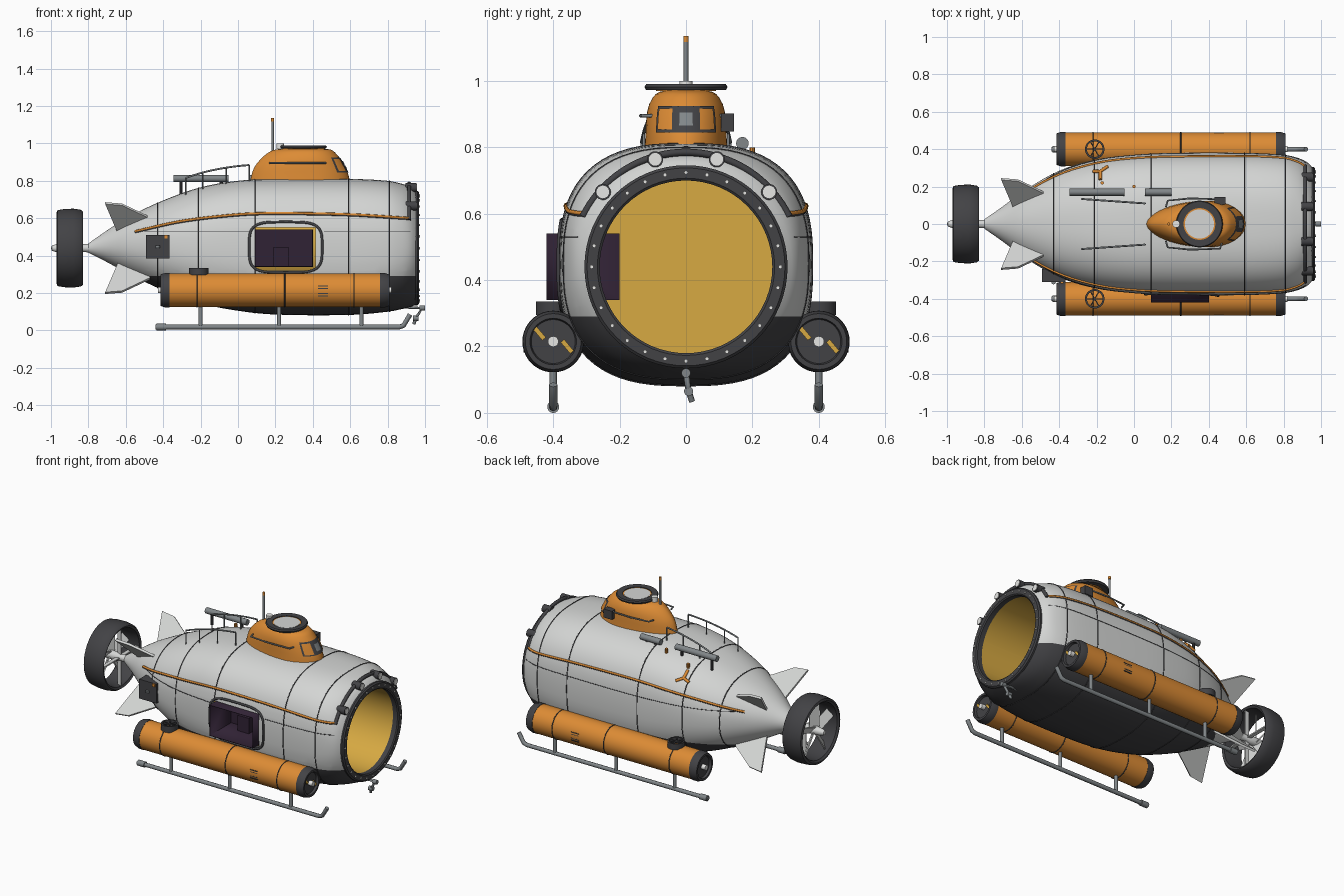
import bpy, bmesh
from math import sin, cos, pi, radians, copysign
from mathutils import Matrix, Vector

if "Cube" in bpy.data.objects:
    bpy.data.objects.remove(bpy.data.objects["Cube"])


def material(name, *rgb):
    m = bpy.data.materials.new(name)
    m.use_nodes = True
    m.diffuse_color = (*rgb, 1)
    m.node_tree.nodes["Principled BSDF"].inputs["Base Color"].default_value = (*rgb, 1)
    return m


LIGHT = material("light grey", .66, .67, .66)
DARK = material("dark grey", .055, .055, .06)
ORANGE = material("orange", .72, .26, .035)
GOLD = material("gold", .68, .4, .055)
PURPLE = material("dark purple", .03, .016, .035)
MID = material("mid grey", .22, .24, .25)
WHITE = material("white", .8, .8, .78)
AXIS_Z = .44


# ---- helpers ----
def add(name, bm, *mats, angle=35, normals=True):
    if normals:
        bmesh.ops.recalc_face_normals(bm, faces=bm.faces)
    me = bpy.data.meshes.new(name)
    bm.to_mesh(me)
    bm.free()
    for m in mats:
        me.materials.append(m)
    me.shade_smooth()
    me.set_sharp_from_angle(angle=radians(angle))
    ob = bpy.data.objects.new(name, me)
    bpy.context.collection.objects.link(ob)
    return ob


def loft(bm, rings, caps=False):
    rows = [[bm.verts.new(p) for p in ring] for ring in rings]
    n = len(rows[0])
    for a, b in zip(rows, rows[1:]):
        for i in range(n):
            j = (i + 1) % n
            bm.faces.new((a[i], a[j], b[j], b[i]))
    if caps:
        bm.faces.new(rows[0])
        bm.faces.new(rows[-1])


def lathe_mesh(profile, loc, axis="X", seg=48):
    """Profile of (radius, distance along axis) points."""
    bm = bmesh.new()
    loft(bm, [[(r * cos(2 * pi * i / seg), r * sin(2 * pi * i / seg), h) for i in range(seg)]
              for r, h in profile])
    bmesh.ops.remove_doubles(bm, verts=bm.verts, dist=1e-5)
    turn = Matrix.Rotation(pi / 2, 4, "Y") if axis == "X" else Matrix()
    bm.transform(Matrix.Translation(loc) @ turn)
    return bm


def lathe(name, profile, loc, mat, axis="X", seg=48):
    return add(name, lathe_mesh(profile, loc, axis, seg), mat)


def cylinder(name, loc, r, length, mat, axis="X", seg=24):
    h = length / 2
    return lathe(name, [(0, -h), (r, -h), (r, h), (0, h)], loc, mat, axis, seg)


def box(name, loc, size, mat, rot=Matrix()):
    bm = bmesh.new()
    bmesh.ops.create_cube(bm, size=1)
    bm.transform(Matrix.Translation(loc) @ rot @ Matrix.Diagonal((*size, 1)))
    return add(name, bm, mat)


def tube(name, pts, r, mat, cyclic=False):
    cu = bpy.data.curves.new(name, "CURVE")
    cu.dimensions = "3D"
    cu.bevel_depth, cu.bevel_resolution, cu.use_fill_caps = r, 2, True
    sp = cu.splines.new("POLY")
    sp.points.add(len(pts) - 1)
    for p, co in zip(sp.points, pts):
        p.co = (*co, 1)
    sp.use_cyclic_u = cyclic
    tmp = bpy.data.objects.new(name, cu)
    me = bpy.data.meshes.new_from_object(tmp)
    bpy.data.objects.remove(tmp)
    me.name = name
    me.materials.clear()
    me.materials.append(mat)
    bpy.context.collection.objects.link(bpy.data.objects.new(name, me))


def interp(keys, x):
    """Smooth curve through rows of (x, values...)."""
    x = min(max(x, keys[0][0]), keys[-1][0])
    i = max(k for k in range(len(keys) - 1) if keys[k][0] <= x)
    slope = lambda k, c: ((keys[min(k + 1, len(keys) - 1)][c] - keys[max(k - 1, 0)][c]) /
                          (keys[min(k + 1, len(keys) - 1)][0] - keys[max(k - 1, 0)][0]))
    d = keys[i + 1][0] - keys[i][0]
    t = (x - keys[i][0]) / d
    return [(1 + 2 * t) * (1 - t) ** 2 * keys[i][c] + t * (1 - t) ** 2 * d * slope(i, c)
            + t * t * (3 - 2 * t) * keys[i + 1][c] + t * t * (t - 1) * d * slope(i + 1, c)
            for c in range(1, len(keys[0]))]


def spread(a, b, n):
    return [a + (b - a) * i / (n - 1) for i in range(n)]


# ---- hull: x, top, bottom, half width, roundness ----
HULL = [(-.8, .465, .415, .025, 2), (-.7, .535, .365, .095, 2), (-.6, .6, .31, .17, 2.1),
        (-.4, .695, .215, .285, 2.3), (-.2, .765, .145, .345, 2.5), (0, .8, .105, .37, 2.7),
        (.2, .81, .085, .38, 2.7), (.6, .81, .083, .38, 2.7), (.8, .8, .1, .37, 2.6),
        (.88, .783, .115, .352, 2.4), (.93, .765, .128, .328, 2.1), (.955, .74, .14, .3, 2)]


def hull_ring(x, seg=72):
    top, bot, w, n = interp(HULL, x)
    power = lambda v: copysign(abs(v) ** (2 / n), v)
    return [(x, w * power(cos(2 * pi * i / seg)),
             (top + bot) / 2 + (top - bot) / 2 * power(sin(2 * pi * i / seg))) for i in range(seg)]


def hull_y(x, z):
    top, bot, w, n = interp(HULL, x)
    return w * max(0, 1 - abs((2 * z - top - bot) / (top - bot)) ** n) ** (1 / n)


def hull_z(x, y):
    top, bot, w, n = interp(HULL, x)
    return (top + bot) / 2 + (top - bot) / 2 * max(0, 1 - abs(y / w) ** n) ** (1 / n)


def cut_opening(bm, x0, x1, z0, z1):
    for co, no in (((x0, 0, 0), (1, 0, 0)), ((x1, 0, 0), (1, 0, 0)),
                   ((0, 0, z0), (0, 0, 1)), ((0, 0, z1), (0, 0, 1))):
        faces = [f for f in bm.faces if f.calc_center_median().y < -.1]
        geom = faces + list({e for f in faces for e in f.edges}) + list({v for f in faces for v in f.verts})
        bmesh.ops.bisect_plane(bm, geom=geom, plane_co=co, plane_no=no)
    gone = [f for f in bm.faces for c in [f.calc_center_median()]
            if c.y < -.1 and x0 < c.x < x1 and z0 < c.z < z1]
    bmesh.ops.delete(bm, geom=gone, context="FACES")


bm = bmesh.new()
loft(bm, [hull_ring(x) for x in spread(-.8, .8, 41) + spread(.815, .955, 10)])
bmesh.ops.recalc_face_normals(bm, faces=bm.faces)
KEEL = .29
bmesh.ops.bisect_plane(bm, geom=bm.verts[:] + bm.edges[:] + bm.faces[:], plane_co=(0, 0, KEEL), plane_no=(0, 0, 1))
cut_opening(bm, .09, .415, .32, .55)
for f in bm.faces:
    f.material_index = int(f.calc_center_median().z < KEEL)
add("hull", bm, LIGHT, DARK, normals=False)

for x in (-.43, -.21, .09, .59, .81):
    tube("hull_seam", hull_ring(x), .003, DARK, True)
RAIL = [(-.55, .53), (-.3, .585), (0, .62), (.2, .627), (.6, .62), (.92, .6)]
for s in (1, -1):
    rail = [(x, interp(RAIL, x)[0]) for x in spread(-.55, .92, 50)]
    tube("rub_rail", [(x, s * (hull_y(x, z) + .002), z) for x, z in rail], .0065, ORANGE)
    tube("rub_rail_edge", [(x, s * (hull_y(x, z) + .001), z - .006) for x, z in rail], .005, DARK)
    for a, b in ((-.5, .07), (.46, .92)) if s < 0 else ((-.5, .92),):
        tube("side_seam", [(x, s * hull_y(x, .53), .53) for x in spread(a, b, 30)], .002, DARK)

# ---- cabin lining, bow ring, bolts and lamps ----
bm = lathe_mesh([(0, 0), (.262, 0), (.262, .95), (.27, .95), (.27, -.01), (0, -.01)], (0, 0, AXIS_Z), seg=64)
cut_opening(bm, .092, .398, .342, .538)
add("cabin_lining", bm, GOLD)
lathe("bow_ring", [(.26, .93), (.26, .962), (.267, .968), (.298, .968), (.306, .96), (.306, .93), (.26, .93)],
      (0, 0, AXIS_Z), DARK, seg=64)
for i in range(28):
    a = 2 * pi * i / 28
    cylinder("bow_bolt", (.969, .284 * cos(a), AXIS_Z + .284 * sin(a)), .006, .008, WHITE, seg=8)
arc = lambda a, r: (.915, r * cos(a), AXIS_Z + r * sin(a))
tube("lamp_bar", [arc(radians(a), .345) for a in spread(26, 154, 40)], .011, DARK)
for a in (42, 74, 106, 138):
    p = Vector(arc(radians(a), .337))
    cylinder("lamp_body", p + Vector((.01, 0, 0)), .024, .06, DARK)
    cylinder("lamp_lens", p + Vector((.04, 0, 0)), .019, .006, WHITE)

# ---- side hatch ----
bm = bmesh.new()
bmesh.ops.create_cube(bm, size=1)
bm.transform(Matrix.Translation((.245, -.31, .44)) @ Matrix.Diagonal((.31, .22, .2, 1)))
bmesh.ops.delete(bm, geom=[f for f in bm.faces if f.normal.y < -.5], context="FACES")
hatch = add("hatch_chamber", bm, PURPLE)
mod = hatch.modifiers.new("walls", "SOLIDIFY")
mod.thickness, mod.offset = .005, -1
box("chamber_locker", (.23, -.24, .395), (.08, .07, .1), PURPLE)
frame = []
for i in range(48):
    c, s = cos(2 * pi * i / 48), sin(2 * pi * i / 48)
    x, z = .255 + .195 * copysign(abs(c) ** .5, c), .445 + .135 * copysign(abs(s) ** .5, s)
    frame.append((x, -hull_y(x, z) - .002, z))
tube("hatch_frame", frame, .007, DARK, True)

# ---- conning tower: z, aft x, fore x, half width ----
TOWER = [(.77, .06, .605, .126), (.84, .075, .588, .122), (.88, .092, .568, .12), (.92, .125, .545, .114),
         (.95, .16, .52, .1), (.967, .2, .495, .08), (.973, .25, .45, .05)]


def tower_point(z, t, out=0):
    aft, fore, w = interp(TOWER, z)
    mid = aft + (fore - aft) * .62
    x = mid + cos(t) * ((fore - mid if cos(t) > 0 else mid - aft) + out)
    return (x, (w + out) * copysign(abs(sin(t)) ** (1 if cos(t) > 0 else 1.15), sin(t)), z)


bm = bmesh.new()
loft(bm, [[tower_point(z, 2 * pi * i / 48) for i in range(48)]
          for z in spread(.77, .95, 10) + [.96, .967, .971, .973]], caps=True)
add("conning_tower", bm, ORANGE, angle=50)


def tower_plate(name, t0, t1, z0, z1, out, mat):
    bm = bmesh.new()
    grid = [[bm.verts.new(tower_point(z, t, out)) for t in spread(t0, t1, 9)] for z in spread(z0, z1, 5)]
    for a, b in zip(grid, grid[1:]):
        for i in range(8):
            bm.faces.new((a[i], a[i + 1], b[i + 1], b[i]))
    add(name, bm, mat, normals=False)


tower_plate("window_frame", -.8, .8, .845, .925, .004, DARK)
for s in (1, -1):
    tower_plate("side_pane", *sorted((s * .34, s * .73)), .853, .917, .007, ORANGE)
    tube("tower_handrail", [(.17, s * .09, .895), (.18, s * .125, .895), (.3, s * .137, .895),
                            (.46, s * .132, .895), (.47, s * .1, .895)], .005, MID)
tower_plate("centre_pane", -.16, .16, .865, .905, .007, MID)
box("tower_vent", (.46, .125, .875), (.06, .04, .055), DARK)
lathe("top_hatch_ring", [(.085, .972), (.085, .988), (.12, .99), (.125, .982), (.12, .972), (.085, .972)],
      (.35, 0, 0), DARK, "Z")
cylinder("top_hatch_rim", (.35, 0, .976), .09, .014, ORANGE, "Z", 40)
cylinder("top_hatch_glass", (.35, 0, .979), .078, .012, LIGHT, "Z", 40)
cylinder("mast", (.185, 0, 1.04), .007, .17, MID, "Z", 12)
cylinder("mast_tip", (.185, 0, 1.127), .008, .018, ORANGE, "Z", 12)
cylinder("mast_foot", (.225, 0, .985), .02, .03, WHITE, "Z", 16)

# ---- deck fittings ----
for s in (1, -1):
    top = [(x, s * (.11 + .07 * (.06 - x)), hull_z(x, .12) + .085) for x in spread(-.28, .06, 12)]
    tube("deck_rail", top, .005, MID)
    for p in (top[0], top[3], top[7], top[-1]):
        tube("deck_rail_post", [(p[0], p[1], p[2] - .1), p], .004, MID)
for a, b in ((-.345, -.05), (.06, .2)):
    cylinder("deck_tank", ((a + b) / 2, .17, .812), .019, b - a, MID)
    for x in (a + .04, b - .04):
        cylinder("tank_post", (x, .17, .77), .009, .08, DARK, "Z", 10)
for x, y in ((-.17, .22), (0, .2)):
    cylinder("deck_lamp", (x, y, hull_z(x, y) + .01), .009, .03, ORANGE, "Z", 10)
ex, ez = -.18, .685
for a in (90, 210, 330):
    x, z = ex + .045 * cos(radians(a)), ez + .035 * sin(radians(a))
    tube("valve_handle", [(ex, hull_y(ex, ez) + .006, ez), (x, hull_y(x, z) + .006, z)], .009, ORANGE)
box("side_box", (-.43, -.275, .447), (.125, .07, .125), DARK)
cylinder("side_box_knob", (-.43, -.311, .447), .012, .012, MID, "Z", 12)
box("side_box_lamp", (-.385, -.311, .5), (.018, .012, .018), ORANGE)

# ---- ballast pods and skids ----
for s in (1, -1):
    y, z = s * .4, .215
    at = (0, y, z)
    lathe("ballast_pod", [(0, -.37), (.09, -.37), (.09, .765), (0, .765)], at, ORANGE)
    for h, d, in ((-.37, -1), (.765, 1)):
        lathe("pod_cap", [(.0, h - d * .005), (.092, h - d * .005), (.092, h + d * .02), (.084, h + d * .045),
                          (.07, h + d * .045), (.066, h + d * .03), (0, h + d * .03)], at, DARK)
        cylinder("pod_nozzle", (h + d * .042, y, z), .016, .03, WHITE)
    for d in (1, -1):
        box("pod_tag", (.798, y + d * .042, z - d * .02 + .005), (.008, .045, .014), GOLD,
            Matrix.Rotation(radians(-50), 4, "X"))
    for x in (-.22, .25, .62):
        tube("pod_band", [(x, y + .09 * cos(a), z + .09 * sin(a)) for a in spread(0, 2 * pi, 41)[:-1]],
             .003, DARK, True)
    for k in range(5):
        box("pod_slat", (.455, s * .4855, .185 + k * .013), (.055, .008, .005), DARK)
    lathe("vent_ring", [(.042, .295), (.042, .335), (.052, .335), (.052, .295), (.042, .295)], (-.21, y, 0), DARK, "Z", 32)
    for a in (0, 60, 120):
        box("vent_spoke", (-.21, y, .325), (.09, .006, .01), DARK, Matrix.Rotation(radians(a), 4, "Z"))
    tube("skid", [(-.44, y, .018), (.86, y, .018), (.885, y, .026), (.92, y, .085)], .013, MID)
    cylinder("skid_heel", (-.41, y, .018), .018, .05, MID)
    for x in (-.2, .22, .66):
        cylinder("skid_strut", (x, y, .075), .011, .12, MID, "Z", 14)

# ---- bow manipulator arm ----
joints = [(.86, 0, .125), (.985, 0, .12), (.95, .008, .065), (.94, .018, .035)]
tube("arm", joints, .009, MID)
for p in joints[1:3]:
    cylinder("arm_joint", p, .014, .028, MID, seg=14)

# ---- tail: fins, duct, propeller ----
for a in (45, 135, 225, 315):
    bm = bmesh.new()
    prism = [[(x, t, r) for x, r in ((-.71, .34), (-.62, .33), (-.47, .23), (-.5, .1), (-.64, .11))]
             for t in (-.007, .007)]
    loft(bm, prism, caps=True)
    bm.transform(Matrix.Translation((0, 0, AXIS_Z)) @ Matrix.Rotation(radians(a), 4, "X"))
    add("tail_fin", bm, LIGHT)
lathe("propeller_duct", [(.178, -.96), (.19, -.97), (.203, -.965), (.209, -.93), (.211, -.88), (.205, -.84),
                         (.195, -.828), (.182, -.835), (.176, -.88), (.178, -.96)], (0, 0, AXIS_Z), DARK, seg=56)
lathe("propeller_hub", [(0, -1), (.014, -.995), (.022, -.97), (.027, -.93), (.027, -.86), (.02, -.84),
                        (.024, -.78), (0, -.78)], (0, 0, AXIS_Z), LIGHT, seg=24)
for i in range(5):
    turn = Matrix.Rotation(2 * pi * i / 5, 4, "X")
    box("propeller_blade", turn @ Vector((-.92, 0, .095)) + Vector((0, 0, AXIS_Z)), (.06, .007, .15), LIGHT,
        turn @ Matrix.Rotation(radians(50), 4, "Z"))
for a in (0, 90, 180, 270):
    turn = Matrix.Rotation(radians(a), 4, "X")
    box("duct_strut", turn @ Vector((-.85, 0, .1)) + Vector((0, 0, AXIS_Z)), (.025, .008, .17), LIGHT, turn)
